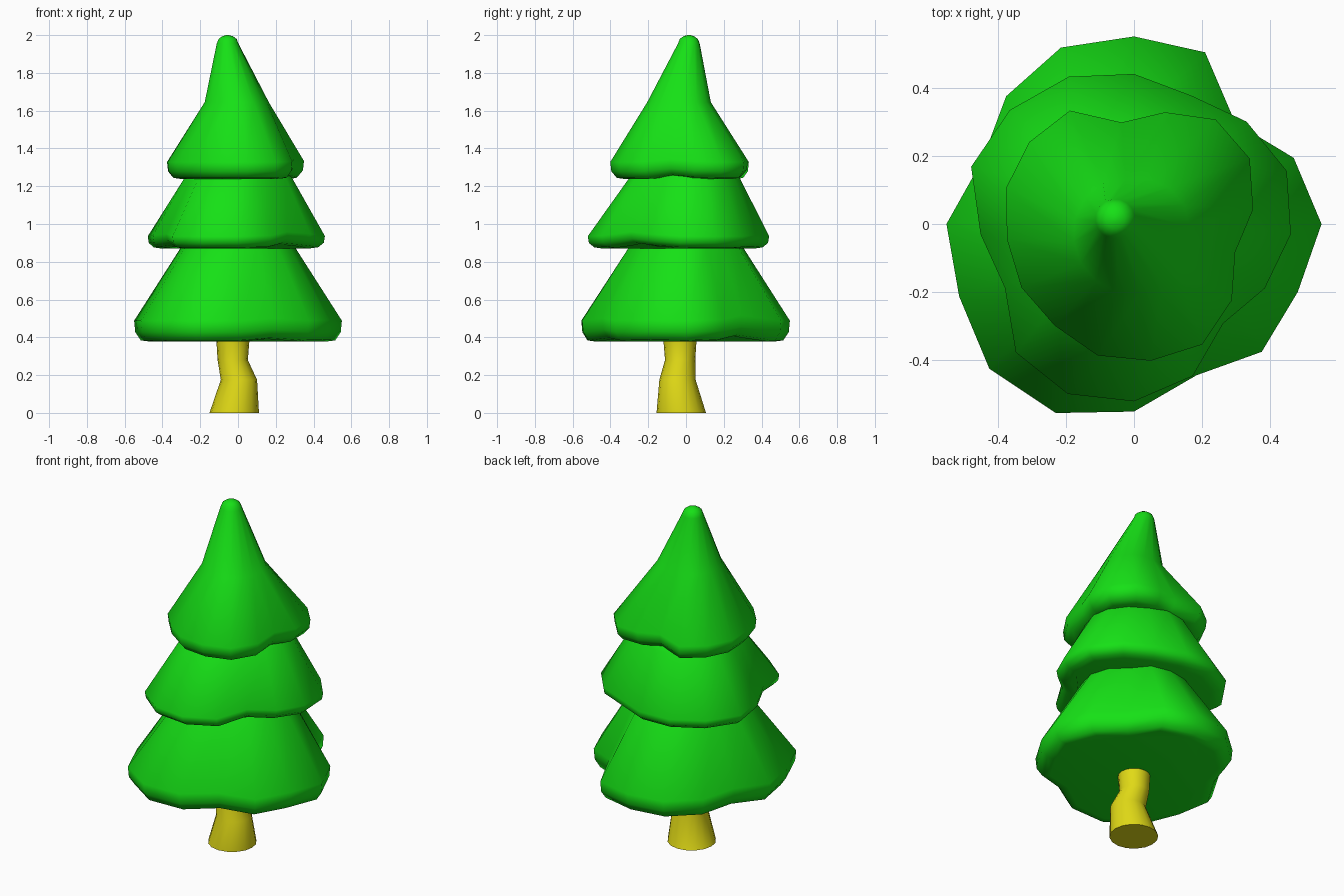
import bpy, bmesh
from math import sin, cos, radians, tau

if "Cube" in bpy.data.objects:
    bpy.data.objects.remove(bpy.data.objects["Cube"])


def material(name, color):
    m = bpy.data.materials.new(name)
    m.diffuse_color = (*color, 1)
    m.use_nodes = True
    m.node_tree.nodes["Principled BSDF"].inputs["Base Color"].default_value = m.diffuse_color
    return m


GREEN = material("leaf_green", (0.008, 0.75, 0.008))
YELLOW = material("trunk_yellow", (0.75, 0.70, 0.008))


def ring(cx, cy, z, radii, phase=0.0):
    """Closed ring of points; radii are given counter-clockwise from +x."""
    n = len(radii)
    return [(cx + r * cos(phase + tau * i / n), cy + r * sin(phase + tau * i / n), z)
            for i, r in enumerate(radii)]


def loft(name, rings, mat, angle):
    """Skin a stack of rings, cap both ends, shade smooth."""
    bm = bmesh.new()
    loops = [[bm.verts.new(p) for p in r] for r in rings]
    n = len(loops[0])
    for a, b in zip(loops, loops[1:]):
        for i in range(n):
            j = (i + 1) % n
            bm.faces.new((a[i], a[j], b[j], b[i]))
    bm.faces.new(loops[0][::-1])
    bm.faces.new(loops[-1])
    bmesh.ops.recalc_face_normals(bm, faces=bm.faces)
    mesh = bpy.data.meshes.new(name)
    bm.to_mesh(mesh)
    bm.free()
    mesh.materials.append(mat)
    ob = bpy.data.objects.new(name, mesh)
    bpy.context.collection.objects.link(ob)
    bpy.ops.object.select_all(action='DESELECT')
    ob.select_set(True)
    bpy.context.view_layer.objects.active = ob
    bpy.ops.object.shade_smooth_by_angle(angle=radians(angle))
    return ob


def skirt(cx, cy, z0, rim, radii, phase=0.0):
    """Rounded wavy rim at the foot of a branch tier, lifted in the hollows."""
    mean = sum(radii) / len(radii)
    rings = []
    for inset, dz in ((0.08, 0), (0.035, 0.006), (0.006, rim * 0.45), (0, rim)):
        pts = ring(cx, cy, z0 + dz, [r - inset for r in radii], phase)
        rings.append([(x, y, z + max(0, mean - r) * 0.25)
                      for (x, y, z), r in zip(pts, radii)])
    return rings


def neck(cx, cy, z, radius, radii, phase=0.0, wave=0.5):
    """Narrower ring that keeps part of the rim's waviness."""
    mean = sum(radii) / len(radii)
    return ring(cx, cy, z, [radius * (1 + wave * (r / mean - 1)) for r in radii], phase)


# Lower branch tier
low = [.55, .507, .42, .545, .55, .56, .53, .483,
       .55, .555, .60, .60, .55, .48, .53, .52]
loft("lower_branches", skirt(0, 0, .378, .11, low)
     + [neck(0, 0, .88, .295, low), neck(0, 0, .93, .262, low)], GREEN, 65)

# Middle branch tier
mid = [.46, .485, .467, .44, .47, .50, .515, .517,
       .45, .41, .49, .507, .49, .45, .37, .415]
loft("middle_branches", skirt(0, -.03, .87, .065, mid)
     + [neck(0, -.005, 1.24, .29, mid), neck(0, 0, 1.29, .25, mid)], GREEN, 65)

# Top branch tier with its leaning rounded tip
top = [.352, .39, .389, .34, .30, .382, .39, .39,
       .375, .379, .378, .40, .404, .406, .364, .308]
ph = radians(7)
tip = [neck(-.055, .015, z, r, top, ph, 0)
       for z, r in ((1.955, .058), (1.98, .048), (1.994, .028), (2.0, .008))]
loft("top_branches", skirt(0, 0, 1.238, .09, top, ph)
     + [neck(-.005, -.03, 1.645, .172, top, ph, .3)] + tip, GREEN, 65)

# Crooked trunk
trunk = [(-.02, -.025, 0, .131), (.005, -.045, .175, .096),
         (-.028, -.031, .28, .08), (-.027, -.032, .39, .088)]
loft("trunk", [ring(x, y, z, [r] * 16) for x, y, z, r in trunk], YELLOW, 50)
